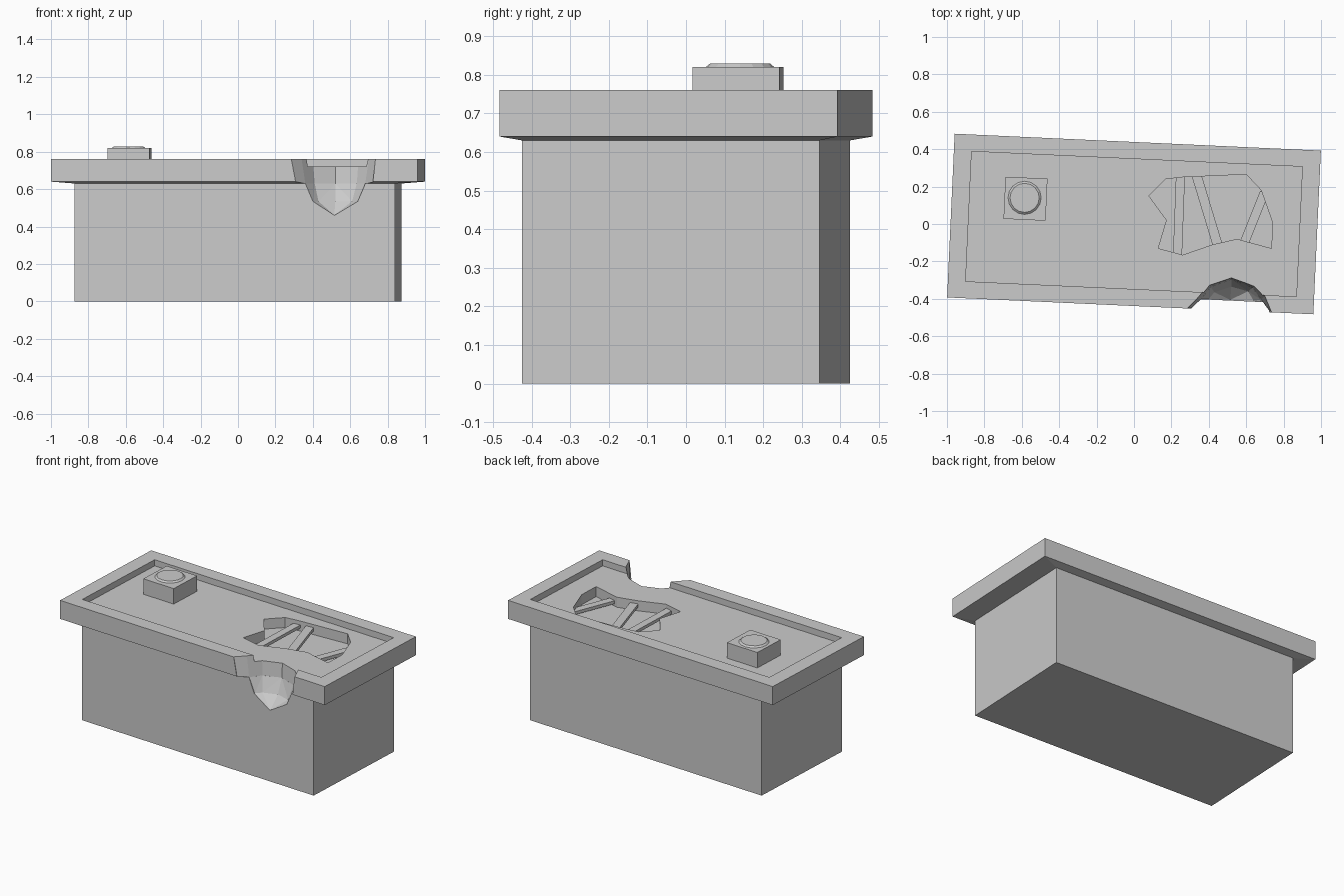
import bpy, bmesh
from mathutils import Vector

TILT = -0.046
cube = bpy.data.objects.get("Cube")
if cube:
    bpy.data.objects.remove(cube, do_unlink=True)

grey = bpy.data.materials.new("plain grey")
grey.use_nodes = True
COLOR = (0.6, 0.6, 0.6, 1)
grey.diffuse_color = COLOR
grey.node_tree.nodes["Principled BSDF"].inputs["Base Color"].default_value = COLOR


def finish(name, bm):
    bmesh.ops.recalc_face_normals(bm, faces=bm.faces)
    mesh = bpy.data.meshes.new(name)
    bm.to_mesh(mesh)
    bm.free()
    mesh.materials.append(grey)
    obj = bpy.data.objects.new(name, mesh)
    bpy.context.collection.objects.link(obj)
    return obj


def loft(name, rings):
    """Join equal-length rings of points and cap both ends."""
    bm = bmesh.new()
    loops = [[bm.verts.new(p) for p in ring] for ring in rings]
    for low, high in zip(loops, loops[1:]):
        for i in range(len(low)):
            j = (i + 1) % len(low)
            bm.faces.new((low[i], low[j], high[j], high[i]))
    bm.faces.new(loops[0])
    bm.faces.new(loops[-1])
    return finish(name, bm)


def hull(name, points):
    bm = bmesh.new()
    for p in points:
        bm.verts.new(p)
    result = bmesh.ops.convex_hull(bm, input=bm.verts)
    bmesh.ops.delete(bm, geom=result["geom_interior"], context="VERTS")
    return finish(name, bm)


def at(outline, z):
    return [(x, y, z) for x, y in outline]


def rect(length, width, z):
    x, y = length / 2, width / 2
    return at([(-x, -y), (x, -y), (x, y), (-x, y)], z)


def cut(target, cutter):
    mod = target.modifiers.new("cut", "BOOLEAN")
    mod.operation = "DIFFERENCE"
    mod.solver = "EXACT"
    mod.object = cutter
    cutter.hide_render = True
    cutter.hide_set(True)


def plank(name, start, end, width, z, thick=0.02):
    a, b = Vector(start), Vector(end)
    along = (b - a).normalized()
    side = Vector((-along.y, along.x)) * width / 2
    a, b = a - along * 0.02, b + along * 0.02
    outline = [a - side, b - side, b + side, a + side]
    loft(name, [at(outline, z - thick), at(outline, z)])


# Solid chest with an overhanging, recessed top
chest = loft("chest_body", [
    rect(1.715, 0.771, 0), rect(1.715, 0.771, 0.63),
    rect(1.96, 0.876, 0.64), rect(1.96, 0.876, 0.76),
    rect(1.77, 0.695, 0.76), rect(1.77, 0.695, 0.72)])
chest.rotation_euler.z = TILT

# Jagged shallow hole in the top
hole = [(0.08, 0.15), (0.17, 0.24), (0.26, 0.25), (0.6, 0.265), (0.68, 0.18),
        (0.74, 0.01), (0.735, -0.13), (0.55, -0.08), (0.42, -0.11),
        (0.26, -0.165), (0.13, -0.13), (0.175, 0.02)]
cut(chest, loft("hole_cutter", [at(hole, 0.655), at(hole, 0.8)]))

# Broken notch through the front rim
rim_top = [(0.285, -0.6), (0.285, -0.45), (0.34, -0.395), (0.4, -0.325), (0.52, -0.285),
           (0.645, -0.33), (0.7, -0.385), (0.735, -0.47), (0.735, -0.6)]
rim_low = [(0.31, -0.6), (0.31, -0.45), (0.36, -0.4), (0.41, -0.335), (0.52, -0.295),
           (0.635, -0.34), (0.68, -0.405), (0.72, -0.46), (0.72, -0.6)]
cut(chest, loft("notch_cutter", [at(rim_low, 0.629), at(rim_top, 0.761), at(rim_top, 0.8)]))

# Faceted dent below the notch
bowl = rim_low[2:7]
dent = [(0.4, -0.4), (0.43, -0.365), (0.52, -0.335), (0.61, -0.36), (0.64, -0.41)]
front = [(0.36, -0.5, 0.63), (0.68, -0.5, 0.63), (0.4, -0.5, 0.54),
         (0.64, -0.5, 0.52), (0.515, -0.5, 0.46)]
cut(chest, hull("dent_cutter", at(bowl, 0.65) + at(bowl, 0.63) + at(dent, 0.535)
                + front + [(0.515, -0.405, 0.46)]))

# Loose planks bridging the hole
plank("plank_left", (0.233, -0.157), (0.248, 0.247), 0.048, 0.695)
plank("plank_middle", (0.445, -0.105), (0.337, 0.252), 0.052, 0.7)
plank("plank_right", (0.592, -0.095), (0.69, 0.15), 0.048, 0.69)

# Small block with a round button
block = loft("button_block", [rect(0.225, 0.225, 0.71), rect(0.225, 0.225, 0.82)])
block.location = (-0.58, 0.135, 0)
block.rotation_euler.z = TILT
bm = bmesh.new()
bmesh.ops.create_cone(bm, cap_ends=True, segments=16, radius1=0.09, radius2=0.078, depth=0.01)
button = finish("round_button", bm)
button.location = (-0.585, 0.14, 0.824)
